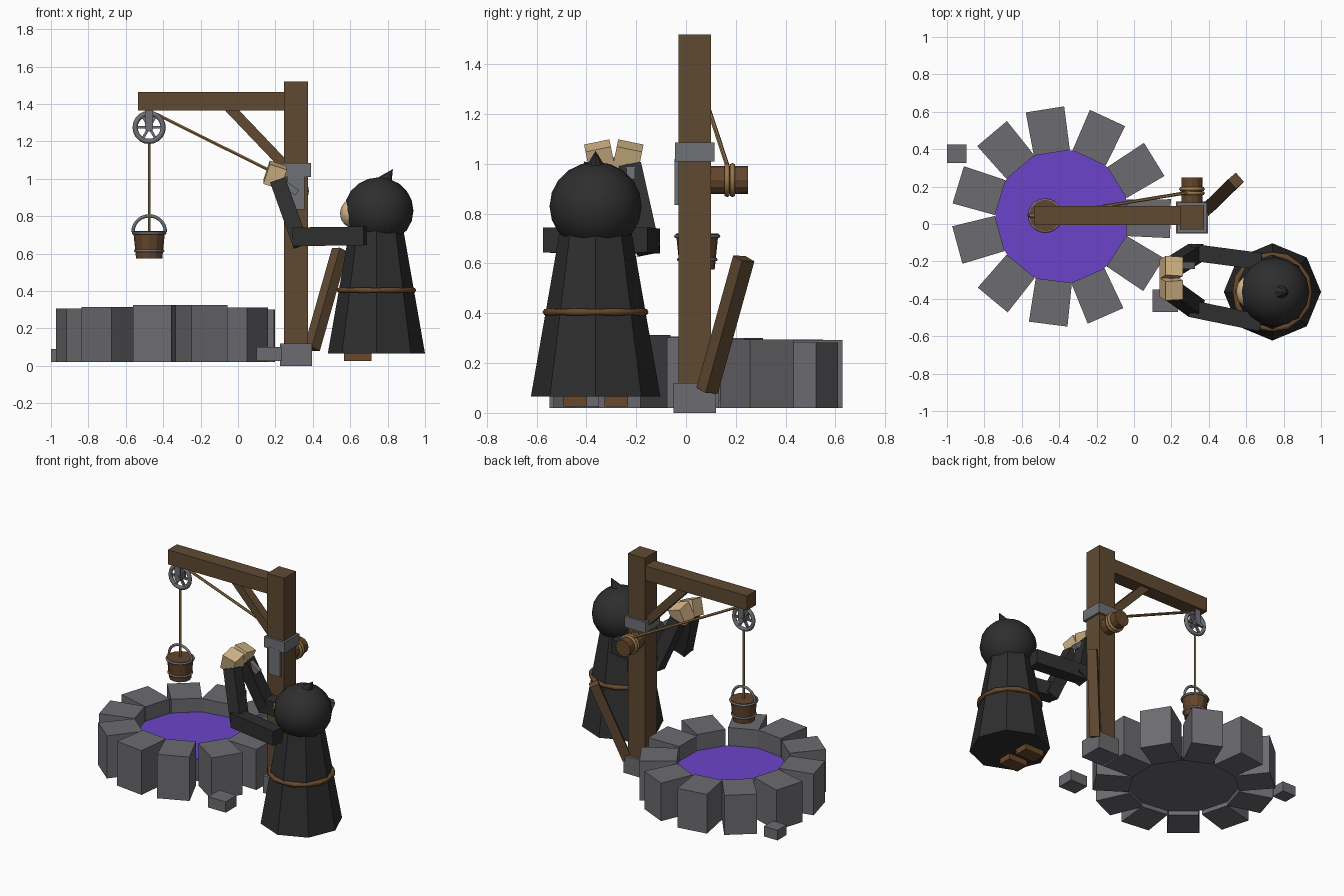
import bpy, bmesh, math, random
from mathutils import Vector, Matrix

if "Cube" in bpy.data.objects:
    bpy.data.objects.remove(bpy.data.objects["Cube"])

random.seed(4)


def material(name, r, g, b):
    m = bpy.data.materials.new(name)
    lin = [((c / 255 + 0.055) / 1.055) ** 2.4 for c in (r, g, b)]
    m.diffuse_color = (*lin, 1)
    m.use_nodes = True
    m.node_tree.nodes["Principled BSDF"].inputs["Base Color"].default_value = m.diffuse_color
    return m


STONE = material("grey stone", 108, 107, 112)
METAL = material("grey metal", 112, 113, 118)
WOOD = material("brown wood", 96, 74, 50)
BARREL = material("reddish wood", 100, 70, 43)
LEATHER = material("belt brown", 104, 72, 42)
ROPE = material("rope tan", 150, 118, 74)
SKIN = material("pale skin", 216, 186, 138)
CLOTH = material("black cloth", 46, 46, 46)
LIQUID = material("purple liquid", 106, 68, 200)


def finish(name, bm, mat, smooth=False):
    bmesh.ops.recalc_face_normals(bm, faces=bm.faces)
    me = bpy.data.meshes.new(name)
    bm.to_mesh(me)
    bm.free()
    me.materials.append(mat)
    if smooth:
        me.shade_smooth()
    ob = bpy.data.objects.new(name, me)
    bpy.context.collection.objects.link(ob)
    return ob


def box(name, lo, hi, mat, rot=None):
    lo, hi = Vector(lo), Vector(hi)
    bm = bmesh.new()
    m = Matrix.Translation((lo + hi) / 2) @ (rot or Matrix()) @ Matrix.Diagonal((*(hi - lo), 1))
    bmesh.ops.create_cube(bm, size=1, matrix=m)
    return finish(name, bm, mat)


def frame(p, q, ref=(0, 1, 0)):
    """Matrix at the middle of p-q with local z along it and local y near ref."""
    p, q = Vector(p), Vector(q)
    z = (q - p).normalized()
    x = Vector(ref).cross(z).normalized()
    y = z.cross(x)
    return Matrix.Translation((p + q) / 2) @ Matrix((x, y, z)).transposed().to_4x4(), (q - p).length


def bar(name, p, q, w, d, mat, ref=(0, 1, 0)):
    m, length = frame(p, q, ref)
    bm = bmesh.new()
    bmesh.ops.create_cube(bm, size=1, matrix=m @ Matrix.Diagonal((w, d, length, 1)))
    return finish(name, bm, mat)


def rod(name, p, q, r1, mat, r2=None, n=8, ref=(0, 1, 0)):
    m, length = frame(p, q, ref)
    bm = bmesh.new()
    bmesh.ops.create_cone(bm, cap_ends=True, segments=n, radius1=r1,
                          radius2=r1 if r2 is None else r2, depth=length, matrix=m)
    return finish(name, bm, mat)


def ring(name, centre, R, r, mat, axis="Z", n=20, k=6, arc=1.0, wave=0.0):
    """Torus, or part of one, starting on the local x axis."""
    bm = bmesh.new()
    turn = Matrix.Rotation(math.pi / 2, 4, "X") if axis == "Y" else Matrix()
    m = Matrix.Translation(centre) @ turn
    loops = []
    count = n if arc == 1 else n + 1
    for i in range(count):
        a = 2 * math.pi * arc * i / n
        rr = r * (1 + wave * (i % 2))
        loops.append([bm.verts.new(m @ Vector((
            (R + rr * math.cos(b)) * math.cos(a), (R + rr * math.cos(b)) * math.sin(a), rr * math.sin(b))))
            for b in (2 * math.pi * j / k for j in range(k))])
    for i in range(n):
        A, B = loops[i], loops[(i + 1) % count]
        for j in range(k):
            bm.faces.new((A[j], B[j], B[(j + 1) % k], A[(j + 1) % k]))
    return finish(name, bm, mat, True)


def ball(name, centre, radii, mat, u=16, v=10):
    bm = bmesh.new()
    bmesh.ops.create_uvsphere(bm, u_segments=u, v_segments=v, radius=1,
                              matrix=Matrix.Translation(centre) @ Matrix.Diagonal((*radii, 1)))
    return finish(name, bm, mat, True)


# Well: ring of eleven wedge stones, floor and liquid
WX, WY, N = -0.385, 0.04, 11
for i in range(N):
    a = 2 * math.pi * i / N
    top = 0.305 - 0.018 * math.sin(a) + random.uniform(-0.006, 0.006)
    bm = bmesh.new()
    bmesh.ops.create_cube(bm, size=1)
    for v in bm.verts:
        out = v.co.x > 0
        v.co = Vector((0.58 if out else 0.345, v.co.y * (0.208 if out else 0.195),
                       top if v.co.z > 0 else 0.02))
    spin = Matrix.Rotation(a + random.uniform(-0.025, 0.025), 4, "Z")
    bmesh.ops.transform(bm, matrix=Matrix.Translation((WX, WY, 0)) @ spin, verts=bm.verts)
    finish("well_stone", bm, STONE)
rod("well_floor", (WX, WY, 0.05), (WX, WY, 0.19), 0.36, STONE, n=22)
rod("well_liquid", (WX, WY, 0.19), (WX, WY, 0.2), 0.36, LIQUID, n=22)
box("loose_stone", (-1, 0.325, 0.02), (-0.895, 0.425, 0.09), STONE)
box("loose_stone", (0.10, -0.47, 0.025), (0.235, -0.35, 0.1), STONE)

# Gallows frame
box("post", (0.245, -0.03, 0.01), (0.375, 0.1, 1.52), WOOD)
box("post_base", (0.225, -0.05, 0), (0.395, 0.12, 0.12), STONE)
box("beam", (-0.535, -0.005, 1.365), (0.245, 0.095, 1.465), WOOD)
bar("beam_brace", (-0.05, 0.045, 1.385), (0.27, 0.045, 1.05), 0.055, 0.06, WOOD)
bar("back_brace", (0.395, 0.085, 0.09), (0.545, 0.232, 0.62), 0.06, 0.065, WOOD, (-0.6, 0.7, 0))
box("post_band", (0.232, -0.045, 1.01), (0.39, 0.115, 1.085), METAL)
box("axle_plate", (0.265, -0.046, 0.835), (0.355, -0.03, 1.02), METAL)

# Winch: axle, crank and spool
rod("axle", (0.31, -0.23, 0.935), (0.31, 0.12, 0.935), 0.018, METAL)
bar("crank_arm", (0.315, -0.222, 0.925), (0.2, -0.222, 1.01), 0.035, 0.035, METAL)
rod("crank_handle", (0.2, -0.22, 1.01), (0.2, -0.39, 1.01), 0.016, METAL, ref=(0, 0, 1))
rod("spool", (0.31, 0.1, 0.935), (0.31, 0.248, 0.935), 0.057, BARREL, n=12, ref=(0, 0, 1))
for y in (0.165, 0.187):
    ring("spool_rope", (0.31, y, 0.935), 0.058, 0.011, ROPE, "Y")

# Pulley wheel, spokes and hanger straps
PX, PY, PZ = -0.475, 0.045, 1.275
ring("pulley_rim", (PX, PY, PZ), 0.075, 0.014, METAL, "Y", n=20)
for i in range(3):
    a = math.pi * i / 3
    d = Vector((math.cos(a), 0, math.sin(a))) * 0.07
    bar("pulley_spoke", Vector((PX, PY, PZ)) - d, Vector((PX, PY, PZ)) + d, 0.014, 0.014, METAL)
rod("pulley_axle", (PX, PY - 0.035, PZ), (PX, PY + 0.035, PZ), 0.022, METAL, n=10, ref=(0, 0, 1))
for s in (-1, 1):
    y = PY + s * 0.026
    box("pulley_strap", (PX - 0.021, y - 0.005, PZ - 0.01), (PX + 0.021, y + 0.005, 1.37), METAL)

# Ropes
rod("winch_rope", (-0.435, 0.05, 1.345), (0.31, 0.172, 0.975), 0.009, ROPE, n=6)
rod("bucket_rope", (PX, PY, 0.71), (PX, PY, 1.21), 0.008, ROPE, n=6)

# Bucket with hoops and handle
rod("bucket", (PX, PY, 0.575), (PX, PY, 0.72), 0.07, BARREL, 0.085, n=12)
ring("bucket_hoop", (PX, PY, 0.71), 0.085, 0.008, METAL)
ring("bucket_hoop", (PX, PY, 0.615), 0.075, 0.007, METAL)
ring("bucket_handle", (PX, PY, 0.715), 0.087, 0.009, METAL, "Y", arc=0.5, n=14)

# Hooded figure: robe, belt, feet, hood and face
FX, FY = 0.74, -0.363
rod("robe", (FX, FY, 0.065), (FX, FY, 0.74), 0.26, CLOTH, 0.142, n=8)
ring("belt", (FX, FY, 0.405), 0.2, 0.013, LEATHER, n=16, wave=0.35)
for y in (-0.445, -0.28):
    box("foot", (0.567, y - 0.048, 0.025), (0.715, y + 0.048, 0.075), LEATHER)
ball("hood", (0.753, FY, 0.83), (0.185, 0.185, 0.178), CLOTH)
rod("hood_tip", (0.778, FY, 0.975), (0.828, FY, 1.052), 0.048, CLOTH, 0.0, n=8)
ball("face", (0.62, FY, 0.815), (0.075, 0.09, 0.08), SKIN, 12, 8)

# Arms and hands on the crank
for elbow, shoulder, wrist, hand_y, tilt in (
        (-0.452, -0.53, -0.365, -0.345, 0.2), (-0.15, -0.2, -0.225, -0.235, -0.2)):
    bar("upper_arm", (0.30, elbow, 0.69), (0.68, shoulder, 0.695), 0.1, 0.09, CLOTH)
    bar("forearm", (0.335, elbow, 0.65), (0.215, wrist, 0.985), 0.085, 0.09, CLOTH)
    turn = Matrix.Rotation(tilt, 4, "X") @ Matrix.Rotation(math.radians(-18) * -1, 4, "Y")
    box("hand", (0.15, hand_y - 0.052, 0.965), (0.247, hand_y + 0.052, 1.077), SKIN, turn)
